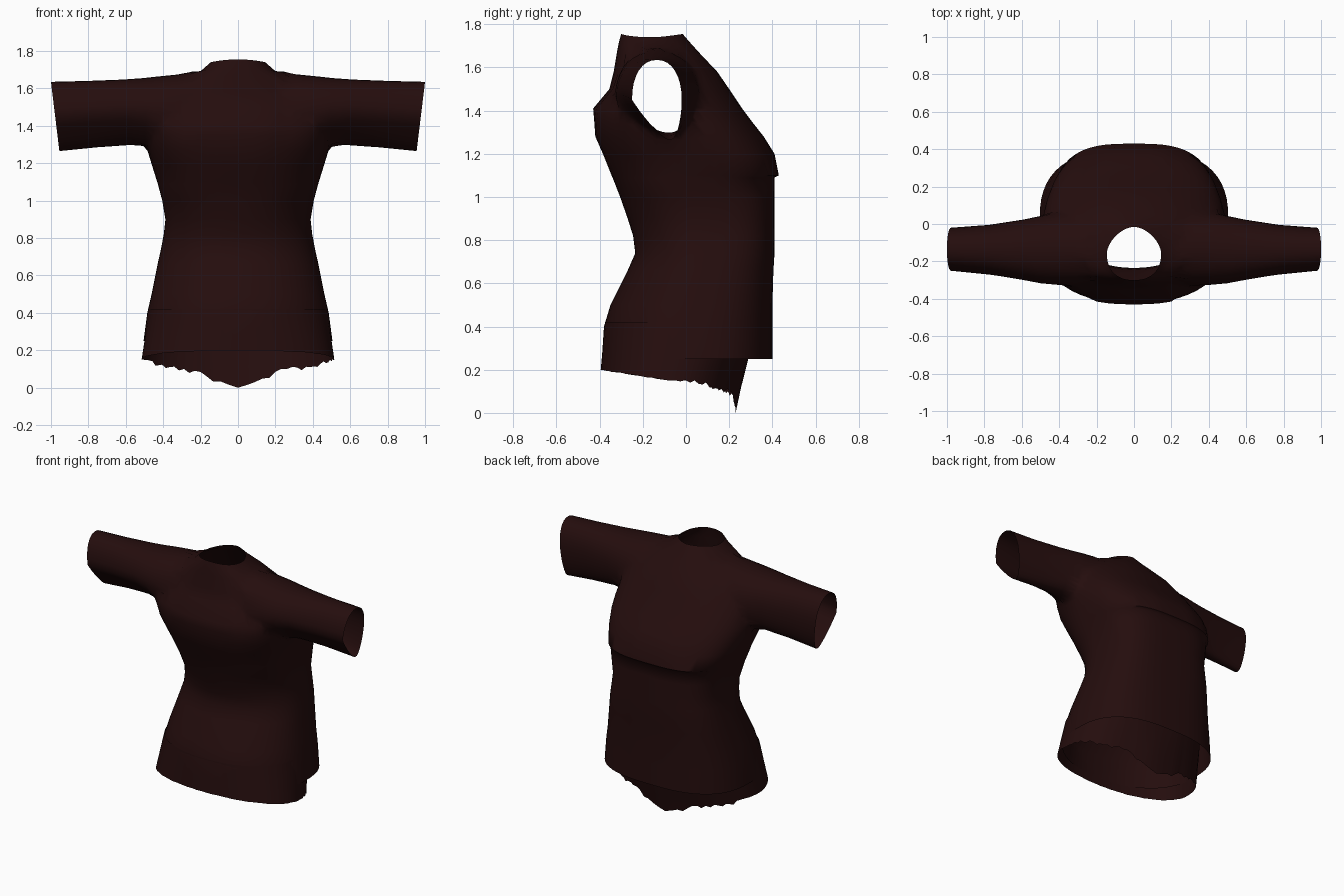
import bpy, bmesh, math, random

random.seed(4)
cube = bpy.data.objects.get("Cube")
if cube:
    bpy.data.objects.remove(cube)

cloth = bpy.data.materials.new("dark_maroon_cloth")
cloth.use_nodes = True
color = (0.018, 0.004, 0.004, 1)
cloth.diffuse_color = color
cloth.node_tree.nodes["Principled BSDF"].inputs["Base Color"].default_value = color


def loop(n, a, b, front_power, back_power):
    """Rounded outline with half sizes a and b and its own front and back squareness."""
    pts = []
    for i in range(n):
        t = 2 * math.pi * i / n
        c, s = math.cos(t), math.sin(t)
        power = back_power if s > 0 else front_power
        pts.append((a * math.copysign(abs(c) ** (2 / power), c),
                    b * math.copysign(abs(s) ** (2 / power), s)))
    return pts


def loft(name, rings, capped):
    """Skin a list of closed rings into a mesh object."""
    bm = bmesh.new()
    rows = [[bm.verts.new(p) for p in ring] for ring in rings]
    n = len(rows[0])
    for low, high in zip(rows, rows[1:]):
        for i in range(n):
            j = (i + 1) % n
            bm.faces.new((low[i], low[j], high[j], high[i]))
    if capped:
        bm.faces.new(rows[0])
        bm.faces.new(rows[-1])
    bmesh.ops.recalc_face_normals(bm, faces=bm.faces)
    mesh = bpy.data.meshes.new(name)
    bm.to_mesh(mesh)
    bm.free()
    mesh.materials.append(cloth)
    obj = bpy.data.objects.new(name, mesh)
    bpy.context.collection.objects.link(obj)
    return obj


def activate(obj):
    bpy.ops.object.select_all(action='DESELECT')
    obj.select_set(True)
    bpy.context.view_layer.objects.active = obj


def smooth(obj, degrees):
    activate(obj)
    bpy.ops.object.shade_smooth_by_angle(angle=math.radians(degrees))


# Torso: height, half width, front y, back y, front and back squareness
sections = [
    (0.25, 0.505, -0.39, 0.40, 2.2, 2.7), (0.40, 0.485, -0.38, 0.40, 2.2, 2.8),
    (0.50, 0.462, -0.35, 0.40, 2.2, 2.9), (0.66, 0.43, -0.27, 0.405, 2.1, 3.0),
    (0.74, 0.412, -0.235, 0.41, 2.1, 3.1), (0.82, 0.397, -0.245, 0.41, 2.1, 3.2),
    (0.90, 0.388, -0.27, 0.41, 2.1, 3.2), (1.00, 0.405, -0.305, 0.41, 2.2, 3.2),
    (1.09, 0.429, -0.34, 0.41, 2.3, 3.0), (1.10, 0.432, -0.345, 0.43, 2.3, 3.0),
    (1.20, 0.465, -0.385, 0.41, 2.4, 2.8), (1.28, 0.49, -0.42, 0.36, 2.5, 2.6),
    (1.35, 0.495, -0.425, 0.305, 2.5, 2.5), (1.41, 0.485, -0.43, 0.26, 2.5, 2.4),
    (1.50, 0.45, -0.355, 0.20, 2.3, 2.2), (1.58, 0.39, -0.335, 0.145, 2.1, 2.1),
    (1.67, 0.28, -0.32, 0.06, 2.1, 2.0), (1.72, 0.20, -0.31, 0.015, 2.2, 1.9),
    (1.755, 0.145, -0.30, -0.015, 2.3, 1.7),
]
rings = [[(x, y + (f + b) / 2, z) for x, y in loop(56, w, (b - f) / 2, p, q)]
         for z, w, f, b, p, q in sections]
shirt = loft("shirt_body", rings, True)

# Sleeves: x, underside z, top z, front y, back y; the underside leans backward
sleeve = [
    (1.00, 1.265, 1.635, -0.25, -0.02), (0.80, 1.285, 1.64, -0.27, -0.005),
    (0.57, 1.305, 1.65, -0.31, 0.03), (0.52, 1.28, 1.655, -0.325, 0.045),
    (0.44, 1.24, 1.665, -0.335, 0.065), (0.30, 1.28, 1.68, -0.33, 0.06),
    (0.10, 1.40, 1.65, -0.27, -0.02),
]
for side in (-1, 1):
    rings = []
    for x, lo, hi, f, b in sleeve:
        ring = []
        for u, v in loop(32, (b - f) / 2, (hi - lo) / 2, 2.3, 2.2):
            t = v / (hi - lo)
            lean = 0.12 * max(0, -t) * (1 - u / (b - f) * 2)
            ring.append((side * (x - 0.045 * (0.5 - t)),
                         u + (f + b) / 2 + lean, v + (lo + hi) / 2))
        rings.append(ring)
    arm = loft("sleeve", rings, True)
    union = shirt.modifiers.new("join_sleeve", 'BOOLEAN')
    union.operation = 'UNION'
    union.solver = 'EXACT'
    union.object = arm
    activate(shirt)
    bpy.ops.object.modifier_apply(modifier=union.name)
    bpy.data.objects.remove(arm)

# Open the neck, the cuffs and the bottom, then soften the armhole seams
bm = bmesh.new()
bm.from_mesh(shirt.data)
ends = []
for face in bm.faces:
    c, n = face.calc_center_median(), face.normal
    if (c.z < 0.26 and n.z < -0.9) or (c.z > 1.74 and n.z > 0.95) \
            or (abs(c.x) > 0.96 and abs(n.x) > 0.9):
        ends.append(face)
bmesh.ops.delete(bm, geom=ends, context='FACES')
bmesh.ops.remove_doubles(bm, verts=bm.verts, dist=0.004)
seam = [v for v in bm.verts if 0.2 < abs(v.co.x) < 0.62 and 1.2 < v.co.z < 1.72]
for _ in range(3):
    bmesh.ops.smooth_vert(bm, verts=seam, factor=0.4,
                          use_axis_x=True, use_axis_y=True, use_axis_z=True)
# The neck rim dips toward the shoulders
for v in bm.verts:
    if v.co.z > 1.71:
        v.co.z -= 0.7 * v.co.x ** 2
bm.to_mesh(shirt.data)
bm.free()
smooth(shirt, 70)

# Undershirt with a ragged tail that hangs lower at the back
rings = []
for step in range(5):
    t = step / 4
    back = 0.33 - 0.10 * t
    front = -0.375 - 0.02 * t
    ring = []
    for x, y in loop(96, 0.475 + 0.04 * t, (back - front) / 2, 2.2, 2.4):
        rear = max(0, y / ((back - front) / 2))
        hem = 0.20 - 0.05 * min(1, 1 + y / 0.32) - 0.065 * rear ** 2
        hem -= 0.07 * rear * min(1, max(0, 1.5 - abs(x) / 0.16))
        hem += random.uniform(-0.008, 0.022) * (0.1 + rear)
        z = 0.42 + (hem - 0.42) * t
        ring.append((x, y + (front + back) / 2, z))
    rings.append(ring)
lowest = min(p[2] for p in rings[-1])
rings[-1] = [(x, y, z - lowest * (y > 0.1)) for x, y, z in rings[-1]]
tail = loft("undershirt_tail", rings, False)
smooth(tail, 60)
